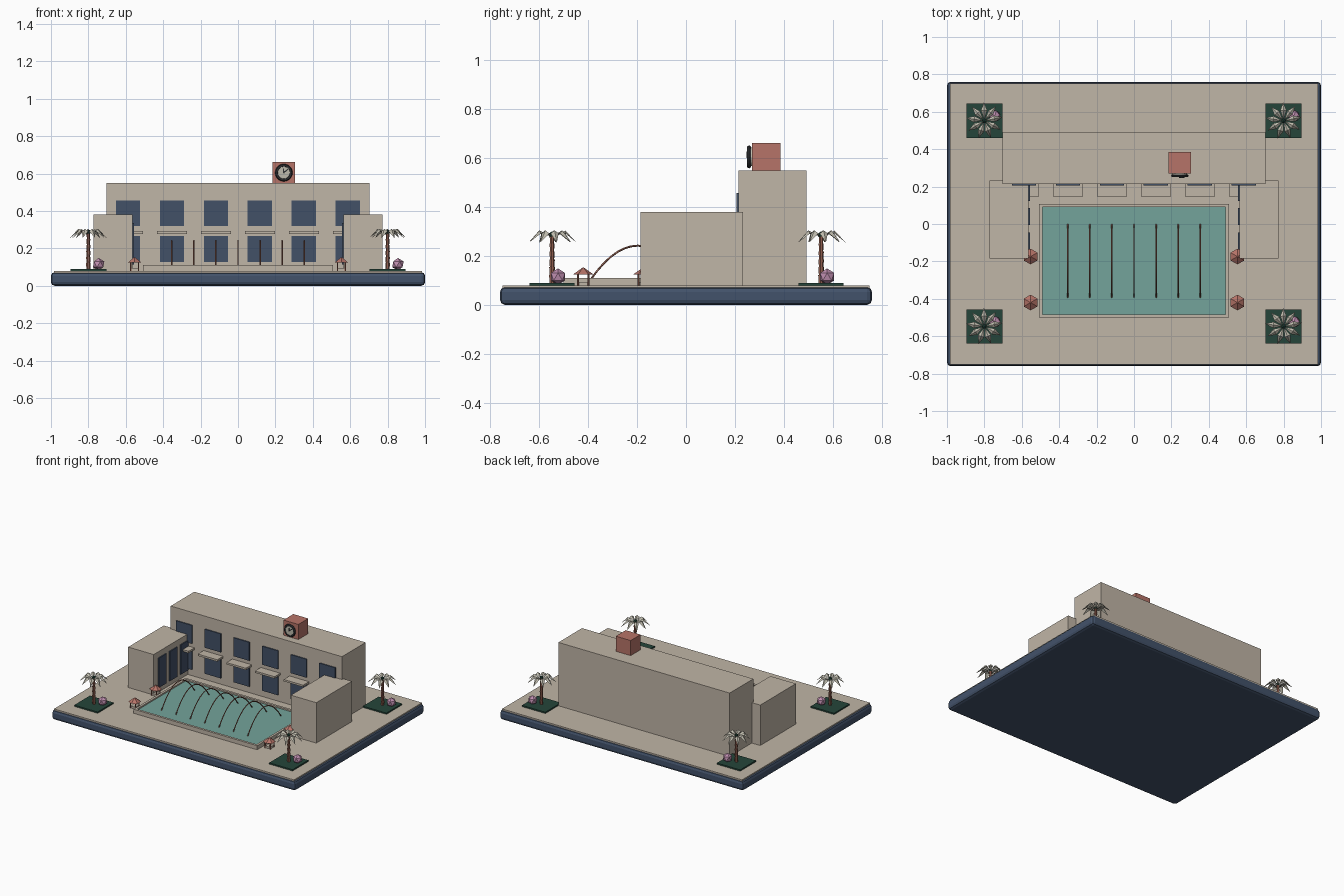
import bpy, bmesh, math
from mathutils import Vector, Matrix

if "Cube" in bpy.data.objects:
    bpy.data.objects.remove(bpy.data.objects["Cube"])


def mat(name, r, g, b):
    m = bpy.data.materials.new(name)
    m.diffuse_color = (r, g, b, 1)
    m.use_nodes = True
    m.node_tree.nodes["Principled BSDF"].inputs["Base Color"].default_value = m.diffuse_color
    return m


SAND = mat("sand stone", 0.53, 0.465, 0.385)
NAVY = mat("navy", 0.055, 0.085, 0.145)
GLASS = mat("blue glass", 0.055, 0.082, 0.135)
RED = mat("terracotta", 0.47, 0.175, 0.14)
WATER = mat("pool water", 0.175, 0.37, 0.325)
GREEN = mat("dark green", 0.018, 0.06, 0.042)
FROND = mat("pale frond", 0.52, 0.50, 0.42)
PINK = mat("pink blossom", 0.52, 0.27, 0.43)
TRUNK = mat("red brown", 0.32, 0.13, 0.09)
DARK = mat("charcoal", 0.03, 0.032, 0.035)


def finish(name, bm, material):
    bmesh.ops.recalc_face_normals(bm, faces=bm.faces)
    me = bpy.data.meshes.new(name)
    bm.to_mesh(me)
    bm.free()
    ob = bpy.data.objects.new(name, me)
    me.materials.append(material)
    bpy.context.collection.objects.link(ob)
    return ob


def box(name, x, y, z, material, bevel=0, segments=2):
    """Box from (min, max) ranges on each axis."""
    bm = bmesh.new()
    bmesh.ops.create_cube(bm, size=1)
    for v in bm.verts:
        for i, (a, b) in enumerate((x, y, z)):
            v.co[i] = a if v.co[i] < 0 else b
    if bevel:
        bmesh.ops.bevel(bm, geom=bm.edges[:], offset=bevel, segments=segments,
                        profile=0.5, affect='EDGES')
    return finish(name, bm, material)


def add_cone(bm, loc, r1, r2, h, sides):
    m = Matrix.Translation(Vector(loc) + Vector((0, 0, h / 2)))
    bmesh.ops.create_cone(bm, cap_ends=True, segments=sides, radius1=r1,
                          radius2=r2, depth=h, matrix=m)


# base and paved plaza
box("base", (-1, 1), (-0.76, 0.76), (0, 0.073), NAVY, 0.02)
box("plaza", (-0.985, 0.985), (-0.75, 0.75), (0.065, 0.08), SAND)

# main hall with two rows of windows and canopies
box("main_hall", (-0.703, 0.703), (0.215, 0.492), (0.08, 0.55), SAND)
for i in range(6):
    cx = -0.588 + i * 0.235
    for row, z in (("upper", (0.32, 0.457)), ("lower", (0.127, 0.267))):
        box(row + "_window", (cx - 0.065, cx + 0.065), (0.207, 0.216), z, GLASS)
    box("canopy", (cx - 0.08, cx + 0.08), (0.147, 0.216), (0.278, 0.292), SAND)

# side wings with windows facing the pool
for s in (-1, 1):
    box("side_wing", sorted((s * 0.563, s * 0.772)), (-0.185, 0.232), (0.08, 0.38), SAND)
    for cy in (-0.09, 0.04, 0.168):
        box("wing_window", sorted((s * 0.556, s * 0.564)),
            (cy - 0.045, cy + 0.045), (0.115, 0.335), GLASS)

# pool rim and water
for s in (-1, 1):
    box("pool_rim_side", sorted((s * 0.49, s * 0.507)), (-0.5, 0.108), (0.08, 0.11), SAND)
for y in ((-0.5, -0.483), (0.091, 0.108)):
    box("pool_rim_end", (-0.49, 0.49), y, (0.08, 0.11), SAND)
box("pool_water", (-0.491, 0.491), (-0.484, 0.092), (0.08, 0.1), WATER)

# arching fountain jets
for i in range(7):
    cu = bpy.data.curves.new("fountain_jet", 'CURVE')
    cu.dimensions = '3D'
    cu.bevel_depth = 0.004
    cu.bevel_resolution = 0
    cu.use_fill_caps = True
    sp = cu.splines.new('POLY')
    n = 14
    sp.points.add(n)
    for k in range(n + 1):
        t = -1 + 2 * k / n
        sp.points[k].co = (-0.354 + i * 0.118, -0.197 + 0.195 * t,
                           0.1 + 0.142 * (1 - t * t), 1)
    cu.materials.append(TRUNK)
    bpy.context.collection.objects.link(bpy.data.objects.new("fountain_jet", cu))

# clock block on the roof
CX, CZ = 0.245, 0.605
box("clock_block", (CX - 0.061, CX + 0.061), (0.27, 0.386), (0.55, 0.662), RED)
bpy.ops.mesh.primitive_torus_add(location=(CX, 0.258, CZ), rotation=(math.pi / 2, 0, 0),
                                 major_radius=0.038, minor_radius=0.009,
                                 major_segments=20, minor_segments=6)
rim = bpy.context.object
rim.name = "clock_rim"
rim.data.materials.append(DARK)
bm = bmesh.new()
add_cone(bm, (0, 0, 0), 0.038, 0.038, 0.018, 20)
face = finish("clock_face", bm, FROND)
face.matrix_world = Matrix.Translation((CX, 0.27, CZ)) @ Matrix.Rotation(math.pi / 2, 4, 'X')
for name, length, angle in (("minute_hand", 0.03, 50), ("hour_hand", 0.022, -5)):
    hand = box(name, (-0.003, 0.003), (-0.003, 0.003), (-0.004, length), DARK)
    hand.matrix_world = (Matrix.Translation((CX, 0.25, CZ))
                         @ Matrix.Rotation(math.radians(angle), 4, 'Y'))


# palms in planters, each with a blossom bush
def palm(px, py):
    box("planter", (px - 0.096, px + 0.096), (py - 0.092, py + 0.092), (0.08, 0.09), GREEN)
    bm = bmesh.new()
    for k in range(6):
        add_cone(bm, (px, py, 0.09 + k * 0.032), 0.0105 - k * 0.0005, 0.013 - k * 0.0005, 0.032, 7)
    finish("palm_trunk", bm, TRUNK)
    bm = bmesh.new()
    for k in range(9):
        rot = Matrix.Rotation(k * math.tau / 9 + 0.2, 4, 'Z')

        def vert(r, w, z):
            return bm.verts.new(rot @ Vector((r, w, z)) + Vector((px, py, 0)))
        root, tip = vert(0.006, 0, 0.282), vert(0.1, 0, 0.255)
        ridge, left, right = vert(0.055, 0, 0.304), vert(0.055, 0.017, 0.292), vert(0.055, -0.017, 0.292)
        under = vert(0.055, 0, 0.297)
        for side in (left, right):
            for end in (root, tip):
                bm.faces.new((end, ridge, side))
                bm.faces.new((end, under, side))
    finish("palm_fronds", bm, FROND)
    bm = bmesh.new()
    bmesh.ops.create_icosphere(bm, subdivisions=1, radius=0.014,
                               matrix=Matrix.Translation((px, py, 0.286)))
    finish("palm_crown", bm, GREEN)
    bm = bmesh.new()
    bmesh.ops.create_icosphere(bm, subdivisions=1, radius=0.034,
                               matrix=Matrix.Translation((px + 0.055, py + 0.025, 0.115)))
    finish("blossom_bush", bm, PINK)


# small hexagonal kiosks beside the pool
def kiosk(px, py):
    bm = bmesh.new()
    add_cone(bm, (px, py, 0.124), 0.042, 0.003, 0.028, 6)
    finish("kiosk_roof", bm, RED)
    for sx in (-1, 1):
        for sy in (-1, 1):
            bm = bmesh.new()
            add_cone(bm, (px + sx * 0.021, py + sy * 0.021, 0.08), 0.004, 0.004, 0.046, 6)
            finish("kiosk_post", bm, TRUNK)
    box("kiosk_counter", (px - 0.021, px + 0.021), (py - 0.021, py + 0.021), (0.08, 0.094), SAND)


for sx in (-1, 1):
    for y in (-0.548, 0.552):
        palm(sx * 0.8, y)
    for y in (-0.174, -0.42):
        kiosk(sx * 0.553, y)
